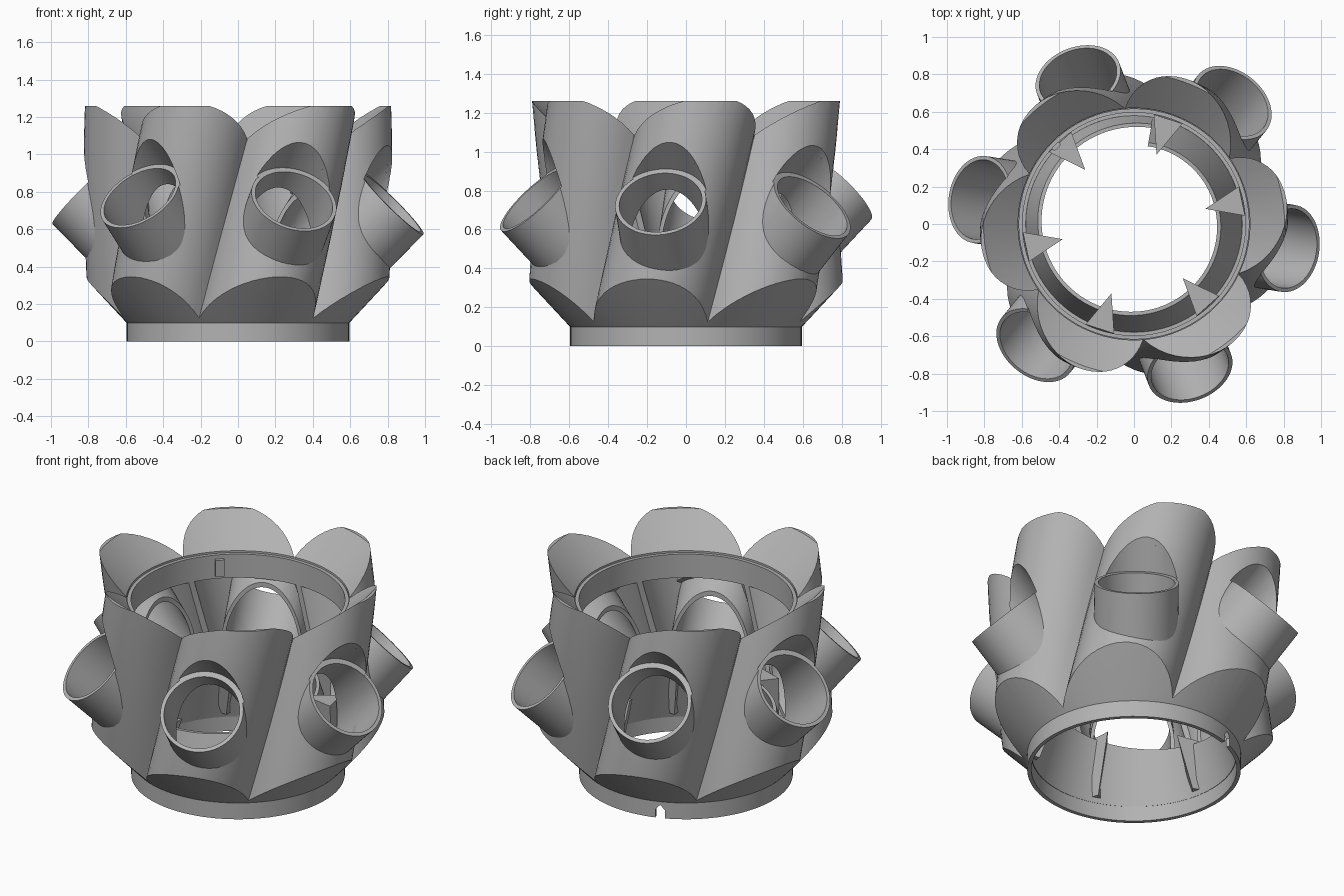
import bpy, bmesh, math
from mathutils import Matrix, Vector

old = bpy.data.objects.get("Cube")
if old:
    bpy.data.objects.remove(old, do_unlink=True)

GREY = bpy.data.materials.new("plain grey")
GREY.use_nodes = True
GREY.diffuse_color = (0.45, 0.45, 0.45, 1)
GREY.node_tree.nodes["Principled BSDF"].inputs["Base Color"].default_value = (0.45, 0.45, 0.45, 1)

COUNT = 6
CUP_R, BORE_R, RECESS_R, LINER_R = 0.235, 0.214, 0.245, 0.265
LOBE_CENTRE = 0.515
# Cups step down in a spiral: (angle, mouth height)
CUPS = [(111 + 60 * k, 0.81 - 0.018 * k) for k in range(COUNT)]


def finish(name, bm):
    bmesh.ops.recalc_face_normals(bm, faces=bm.faces)
    mesh = bpy.data.meshes.new(name)
    bm.to_mesh(mesh)
    bm.free()
    mesh.materials.append(GREY)
    obj = bpy.data.objects.new(name, mesh)
    bpy.context.collection.objects.link(obj)
    return obj


def loft(name, rings, closed=False):
    """Skin equal rings of points; cap the ends unless the loop is closed."""
    bm = bmesh.new()
    rows = [[bm.verts.new(p) for p in ring] for ring in rings]
    n = len(rows[0])
    pairs = list(zip(rows, rows[1:]))
    if closed:
        pairs.append((rows[-1], rows[0]))
    else:
        bm.faces.new(rows[0])
        bm.faces.new(rows[-1])
    for a, b in pairs:
        for i in range(n):
            j = (i + 1) % n
            bm.faces.new((a[i], a[j], b[j], b[i]))
    return finish(name, bm)


def circle(r, z, n=96):
    return [(r * math.cos(math.tau * i / n), r * math.sin(math.tau * i / n), z)
            for i in range(n)]


def turned(name, profile, closed=False):
    return loft(name, [circle(r, z) for r, z in profile], closed)


def lobed(name, rho, z0, z1, steps=16, per=24):
    """Six round lobes, twisting as they rise."""
    rings = []
    for s in range(steps + 1):
        z = z0 + (z1 - z0) * s / steps
        turn = math.radians(-79.5 + 24 * (z - 0.13) / 0.95)
        ring = []
        for k in range(COUNT * per):
            phi = math.radians(-30 + 60 * (k % per) / per)
            r = (LOBE_CENTRE * math.cos(phi)
                 + math.sqrt(rho ** 2 - (LOBE_CENTRE * math.sin(phi)) ** 2))
            a = turn + phi + math.radians(60) * (k // per)
            ring.append((r * math.cos(a), r * math.sin(a), z))
        rings.append(ring)
    return loft(name, rings)


def boolean(obj, cutter, op="DIFFERENCE"):
    mod = obj.modifiers.new("cut", "BOOLEAN")
    mod.operation, mod.object, mod.solver = op, cutter, "EXACT"
    bpy.context.view_layer.objects.active = obj
    bpy.ops.object.modifier_apply(modifier=mod.name)
    bpy.data.objects.remove(cutter, do_unlink=True)


def spin(degrees):
    return Matrix.Rotation(math.radians(degrees), 4, "Z")


def tilted_cylinder(name, r, low, high, place):
    """Cylinder on a cup axis; low and high are measured from the mouth."""
    angle, height = place
    obj = loft(name, [circle(r, low, 64), circle(r, high, 64)])
    obj.data.transform(spin(angle) @ Matrix.Translation((0.835, 0, height))
                       @ Matrix.Rotation(math.radians(45), 4, "Y"))
    return obj


def trim():
    return turned("trim", [(0.6, -0.5), (0.6, 1.5)])


# Lobed shell with conical underside and conical seat on top
shell = lobed("shell", 0.31, -0.05, 1.35)
boolean(shell, turned("outer_limit", [
    (0.595, 0), (0.595, 0.1), (0.61, 0.115), (0.95, 0.48), (0.95, 1.26),
    (0.805, 1.26), (0.62, 1.085), (0.62, 1.065), (0.3, 1.065)]), "INTERSECT")

# Hollow inside, leaving room for the neck ring under the seat
cavity = lobed("cavity", 0.285, -0.1, 1.3)
boolean(cavity, turned("inner_limit", [
    (0.57, -0.08), (0.57, 0.13), (0.93, 0.515), (0.93, 1.22), (0.81, 1.22),
    (0.625, 1.035), (0.625, 0.93), (0.59, 0.93), (0.59, 0.92)]), "INTERSECT")
boolean(shell, cavity)
boolean(shell, turned("main_bore", [(0.597, 0.14), (0.597, 1.4)]))
boolean(shell, turned("foot_bore", [(0.572, -0.2), (0.572, 0.16)]))

# Pointed locating notch in the foot ring
notch = loft("notch", [[(x, -0.028, -0.1), (x, 0.028, -0.1), (x, 0.028, 0.05),
                        (x, 0, 0.08), (x, -0.028, 0.05)] for x in (0.5, 0.7)])
notch.data.transform(spin(111))
boolean(shell, notch)

# Neck ring closing the valleys below the seat
neck = turned("neck_ring", [(0.596, 0.93), (0.617, 0.93), (0.617, 1.075), (0.596, 1.075)], True)

smooth = [shell, neck]
for k, place in enumerate(CUPS):
    # Opening in the shell
    boolean(shell, tilted_cylinder("recess", RECESS_R, 0, 0.8, place))
    boolean(shell, tilted_cylinder("bore", BORE_R, -0.55, 0.1, place))

    # Angled cup, trimmed flush with the central bore
    cup = tilted_cylinder(f"cup_{k + 1}", CUP_R, -0.6, 0, place)
    boolean(cup, trim())
    boolean(cup, tilted_cylinder("bore", BORE_R, -0.9, 0.2, place))

    # Curved liner closing the recess above the cup mouth
    liner = tilted_cylinder(f"recess_liner_{k + 1}", LINER_R, -0.02, 0.6, place)
    boolean(liner, lobed("lobe_limit", 0.307, 0.2, 1.3), "INTERSECT")
    boolean(liner, trim())
    boolean(liner, tilted_cylinder("recess", RECESS_R, 0, 0.8, place))
    boolean(liner, tilted_cylinder("bore", BORE_R, -0.5, 0.2, place))
    smooth += [cup, liner]


# Inner funnel whose rim climbs and narrows in one spiral turn
def funnel_rim(t):
    return 0.53 - 0.1 * t, 0.28 + 0.32 * t


sections = []
for i in range(97):
    t = i / 96
    a = math.radians(80 + 360 * t)
    r, z = funnel_rim(t)
    sections.append([(q * math.cos(a), q * math.sin(a), h) for q, h in
                     [(0.59, 0.1), (r + 0.012, z), (r - 0.008, z), (0.568, 0.09)]])
smooth.append(loft("inner_funnel", sections))

# Wedge ribs joining the funnel to each valley
for k in range(COUNT):
    angle = 132 + 60 * k
    top = funnel_rim((angle - 80) / 360)[1] + 0.02
    rib = loft(f"rib_{k + 1}", [
        [(0.6, -0.06, 0.12), (0.6, 0.06, 0.12), (0.53, 0, 0.12)],
        [(0.59, -0.08, top), (0.59, 0.08, top), (0.39, 0, top)]])
    rib.data.transform(spin(angle))

# Small key on the inside of the neck ring
bm = bmesh.new()
bmesh.ops.create_cube(bm, size=1, matrix=spin(135) @ Matrix.Translation((0.59, 0, 1.0))
                      @ Matrix.Diagonal(Vector((0.03, 0.05, 0.1, 1))))
finish("neck_key", bm)

# Soft shading on curved walls, crisp edges elsewhere
bpy.ops.object.select_all(action="DESELECT")
for obj in smooth:
    obj.select_set(True)
bpy.context.view_layer.objects.active = shell
bpy.ops.object.shade_smooth_by_angle(angle=math.radians(25))
